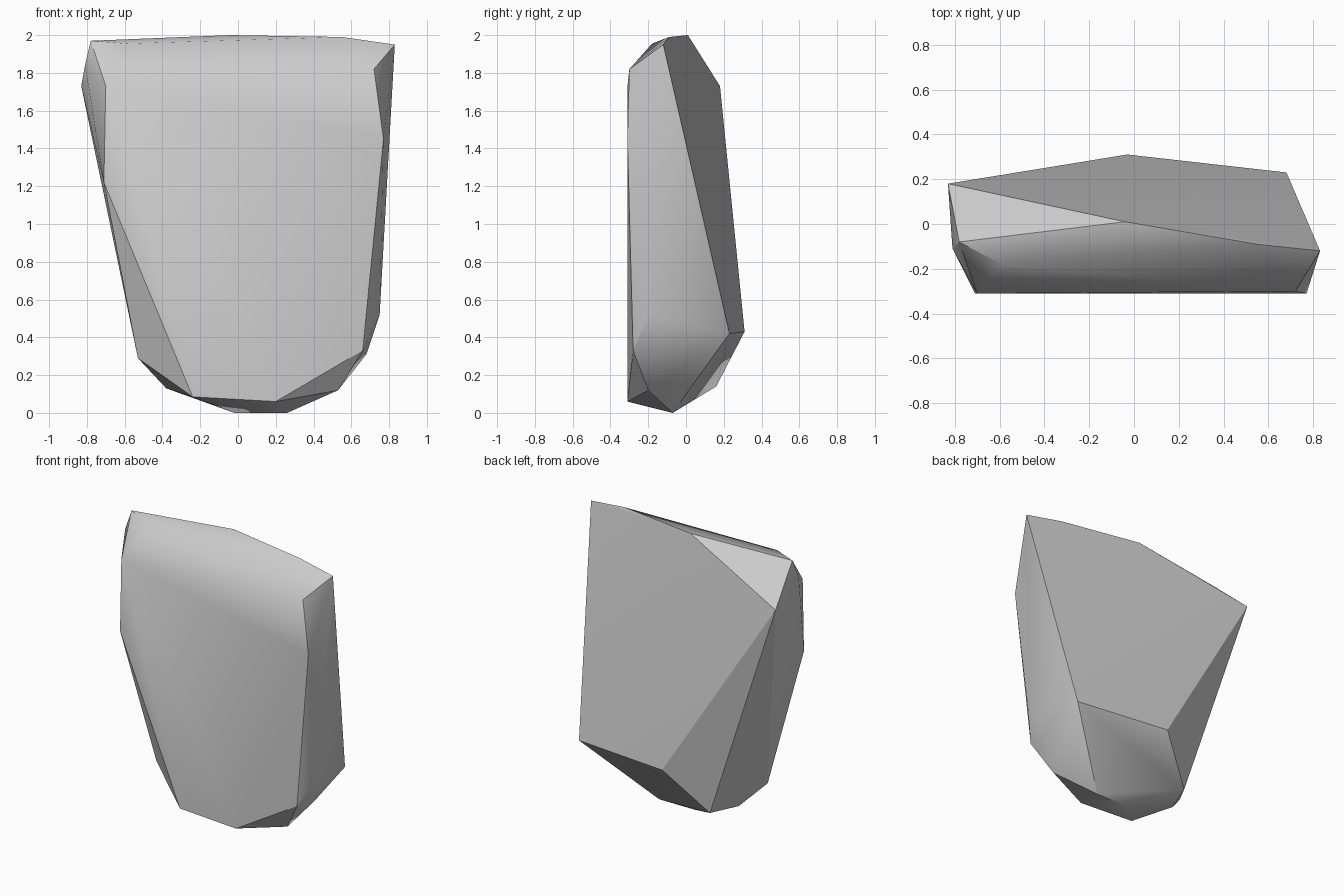
import bpy
import bmesh
import math

# Remove the default object
default_cube = bpy.data.objects.get("Cube")
if default_cube:
    bpy.data.objects.remove(default_cube, do_unlink=True)


def make_material(name, colour):
    material = bpy.data.materials.new(name)
    material.use_nodes = True
    material.diffuse_color = colour
    shader = next(n for n in material.node_tree.nodes if n.type == "BSDF_PRINCIPLED")
    shader.inputs["Base Color"].default_value = colour
    return material


# Corners of the boulder, grouped by side
front_corners = [
    (-.71, -.31, 1.22), (-.7, -.31, 1.73), (.72, -.3, 1.82), (.77, -.31, 1.45),
    (.66, -.28, .33), (.2, -.31, .06), (-.24, -.31, .085),
]
top_corners = [
    (-.78, -.08, 1.97), (-.59, -.18, 1.955), (-.04, .01, 2), (.55, -.09, 1.99),
    (.83, -.12, 1.95), (-.81, -.11, 1.84),
]
back_corners = [(-.83, .18, 1.73), (.68, .23, .42), (-.03, .31, .43), (-.3, .16, .14)]
base_corners = [
    (-.02, -.07, 0), (.26, -.07, 0), (.53, -.2, .12), (.68, -.11, .31),
    (.75, -.2, .52), (-.38, -.05, .13), (-.53, -.16, .29),
]


def make_boulder(name, corners, material):
    """Wrap the corners in a faceted convex shell."""
    shell = bmesh.new()
    for corner in corners:
        shell.verts.new(corner)
    bmesh.ops.convex_hull(shell, input=shell.verts[:])
    loose = [v for v in shell.verts if not v.link_faces]
    bmesh.ops.delete(shell, geom=loose, context="VERTS")
    bmesh.ops.recalc_face_normals(shell, faces=shell.faces[:])
    mesh = bpy.data.meshes.new(name)
    shell.to_mesh(mesh)
    shell.free()
    mesh.materials.append(material)
    boulder = bpy.data.objects.new(name, mesh)
    bpy.context.collection.objects.link(boulder)
    return boulder


stone_grey = make_material("stone grey", (.6, .6, .6, 1))
boulder = make_boulder(
    "boulder", front_corners + top_corners + back_corners + base_corners, stone_grey
)

# Soft shading across shallow folds, crisp edges elsewhere
bpy.ops.object.select_all(action="DESELECT")
boulder.select_set(True)
bpy.context.view_layer.objects.active = boulder
bpy.ops.object.shade_smooth_by_angle(angle=math.radians(30))
